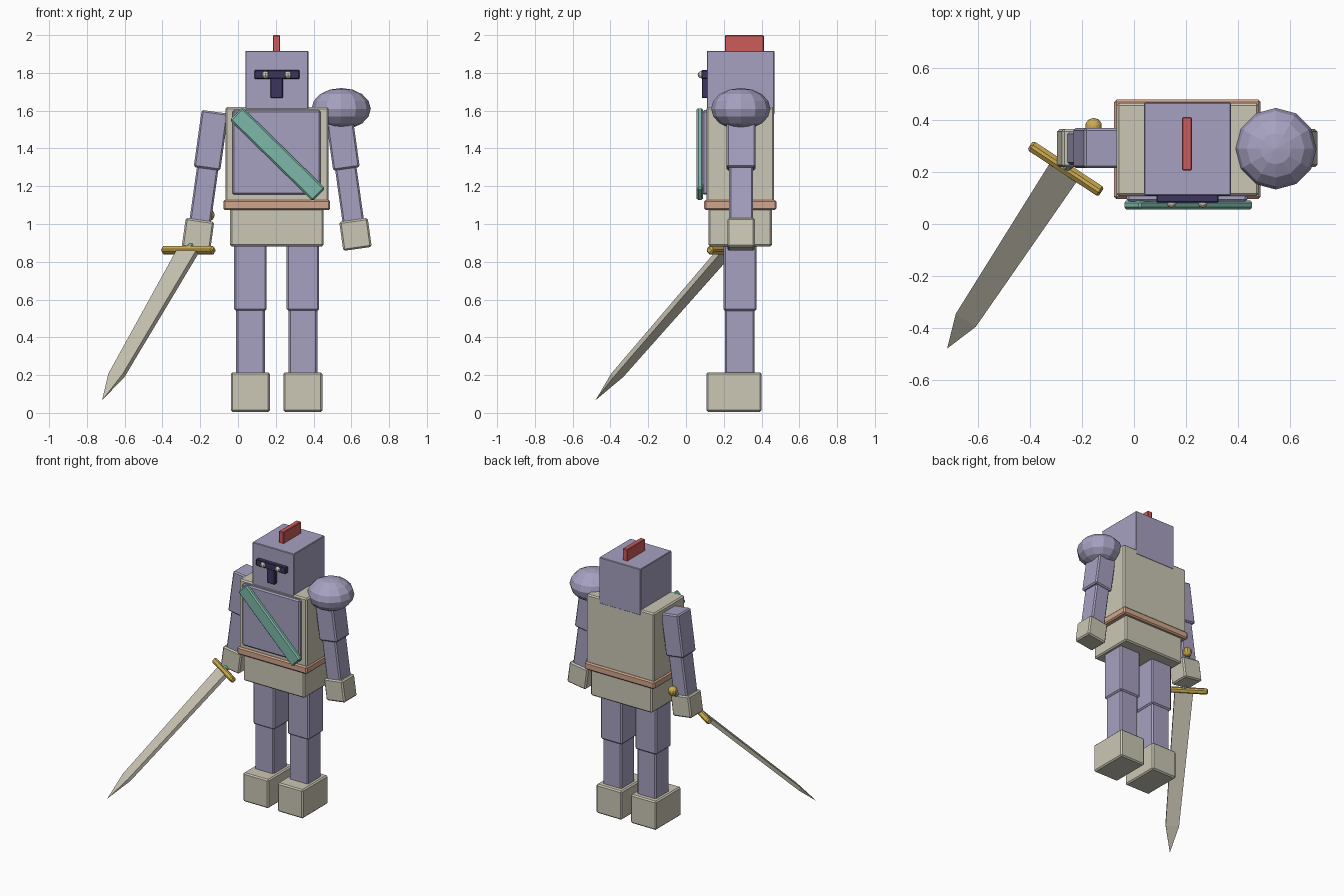
import bpy, bmesh, math
from mathutils import Matrix, Vector

if "Cube" in bpy.data.objects:
    bpy.data.objects.remove(bpy.data.objects["Cube"])


def material(name, rgb):
    """Flat colour given as 0-255 display values, stored as linear."""
    lin = [((c / 255 + 0.055) / 1.055) ** 2.4 for c in rgb]
    m = bpy.data.materials.new(name)
    m.diffuse_color = (*lin, 1)
    m.use_nodes = True
    m.node_tree.nodes["Principled BSDF"].inputs["Base Color"].default_value = m.diffuse_color
    return m


LAVENDER = material("lavender_steel", (167, 161, 193))
CREAM = material("cream_plate", (203, 198, 181))
TEAL = material("teal_cloth", (125, 184, 168))
LEATHER = material("tan_leather", (208, 166, 140))
RED = material("red_crest", (204, 91, 91))
GOLD = material("gold", (206, 172, 82))
DARK = material("dark_visor", (60, 53, 95))

CX, CY = 0.205, 0.288  # middle of the body


def finish(name, bm, mat, matrix, bevel=0.0):
    bmesh.ops.recalc_face_normals(bm, faces=bm.faces[:])
    mesh = bpy.data.meshes.new(name)
    bm.to_mesh(mesh)
    bm.free()
    mesh.materials.append(mat)
    ob = bpy.data.objects.new(name, mesh)
    bpy.context.collection.objects.link(ob)
    ob.matrix_world = matrix
    if bevel:
        b = ob.modifiers.new("edge_bevel", 'BEVEL')
        b.width, b.segments = bevel, 1
    return ob


def box(name, center, size, mat, bevel=0.009, rot=None):
    bm = bmesh.new()
    bmesh.ops.create_cube(bm, size=1)
    bmesh.ops.scale(bm, vec=size, verts=bm.verts)
    m = Matrix.Translation(center) @ (rot or Matrix())
    return finish(name, bm, mat, m, bevel)


def span(name, x, y, z, mat, bevel=0.009):
    """Box from its lower and upper limits on each axis."""
    lims = (x, y, z)
    return box(name, [(a + b) / 2 for a, b in lims], [b - a for a, b in lims], mat, bevel)


def ball(name, center, radii, mat, seg, rings):
    bm = bmesh.new()
    bmesh.ops.create_uvsphere(bm, u_segments=seg, v_segments=rings, radius=1)
    bmesh.ops.scale(bm, vec=radii, verts=bm.verts)
    return finish(name, bm, mat, Matrix.Translation(center))


# Head, crest, visor and eyes
span("head", (0.039, 0.373), (0.11, 0.468), (1.58, 1.917), LAVENDER, 0.004)
span("crest", (0.185, 0.223), (0.206, 0.412), (1.90, 2.0), RED, 0.004)
span("visor_bar", (0.087, 0.325), (0.082, 0.12), (1.768, 1.815), DARK, 0.004)
span("visor_slot", (0.172, 0.237), (0.084, 0.12), (1.666, 1.78), DARK, 0.004)
for side, s in (("right", -1), ("left", 1)):
    ball(side + "_eye", (CX + s * 0.06, 0.081, 1.79), (0.019,) * 3, CREAM, 8, 6)

# Torso, chest plate, belt, hips and sash
span("torso", (-0.067, 0.48), (0.108, 0.466), (1.09, 1.619), CREAM)
span("chest_plate", (-0.029, 0.437), (0.086, 0.125), (1.155, 1.603), LAVENDER)
span("belt", (-0.077, 0.488), (0.096, 0.479), (1.073, 1.128), LEATHER)
span("hips", (-0.042, 0.453), (0.118, 0.455), (0.882, 1.09), CREAM)
box("sash", (0.209, 0.073, 1.37), (0.614, 0.034, 0.095), TEAL,
    rot=Matrix.Rotation(math.radians(44.4), 4, 'Y'))

# Legs and arms, mirrored about the middle of the body
for side, s in (("right", -1), ("left", 1)):
    lx = CX + s * 0.139
    span(side + "_thigh", (lx - 0.086, lx + 0.086), (0.199, 0.373), (0.54, 0.9), LAVENDER)
    span(side + "_shin", (lx - 0.076, lx + 0.076), (0.206, 0.363), (0.2, 0.56), LAVENDER)
    span(side + "_foot", (lx - 0.103, lx + 0.103), (0.108, 0.4), (0.005, 0.215), CREAM)

    tilt = Matrix.Rotation(math.radians(-8 * s), 4, 'Y')
    for part, dx, z, size, mat in (
            ("upper_arm", 0.348, 1.443, (0.142, 0.154, 0.305), LAVENDER),
            ("forearm", 0.384, 1.165, (0.114, 0.128, 0.32), LAVENDER),
            ("hand", 0.417, 0.945, (0.152, 0.146, 0.155), CREAM)):
        box(f"{side}_{part}", (CX + s * dx, CY + 0.004, z), size, mat, rot=tilt)

# Single faceted shoulder guard
ball("shoulder_guard", (0.546, 0.29, 1.61), (0.157, 0.157, 0.11), LAVENDER, 12, 8)

# Sword frame: local z runs to the tip, local x along the crossguard
guard = Vector((-0.263, 0.213, 0.861))
tip = Vector((-0.72, -0.48, 0.066))
zd = (tip - guard).normalized()
xd = Vector((-zd.y, zd.x, 0)).normalized()
yd = zd.cross(xd)
sword = Matrix.Translation(guard) @ Matrix((xd, yd, zd)).transposed().to_4x4()

# Blade: tapering slab that ends in a point
bm = bmesh.new()
rings = []
for z, hw, ht in ((0, 0.063, 0.014), (0.957, 0.046, 0.012)):
    rings.append([bm.verts.new((a * hw, b * ht, z))
                  for a, b in ((-1, -1), (1, -1), (1, 1), (-1, 1))])
point = bm.verts.new((0, 0, (tip - guard).length))
bm.faces.new(rings[0])
for i in range(4):
    j = (i + 1) % 4
    bm.faces.new((rings[0][i], rings[0][j], rings[1][j], rings[1][i]))
    bm.faces.new((rings[1][i], rings[1][j], point))
finish("blade", bm, CREAM, sword)

# Crossguard, grip and pommel
bm = bmesh.new()
bmesh.ops.create_cube(bm, size=1)
bmesh.ops.scale(bm, vec=(0.328, 0.04, 0.038), verts=bm.verts)
finish("crossguard", bm, GOLD, sword, 0.009)

bm = bmesh.new()
bmesh.ops.create_cone(bm, cap_ends=True, segments=8, radius1=0.02, radius2=0.02, depth=0.26)
finish("grip", bm, TEAL, sword @ Matrix.Translation((0, 0, -0.13)))

ball("pommel", sword @ Vector((0, 0, -0.27)), (0.033,) * 3, GOLD, 10, 8)
